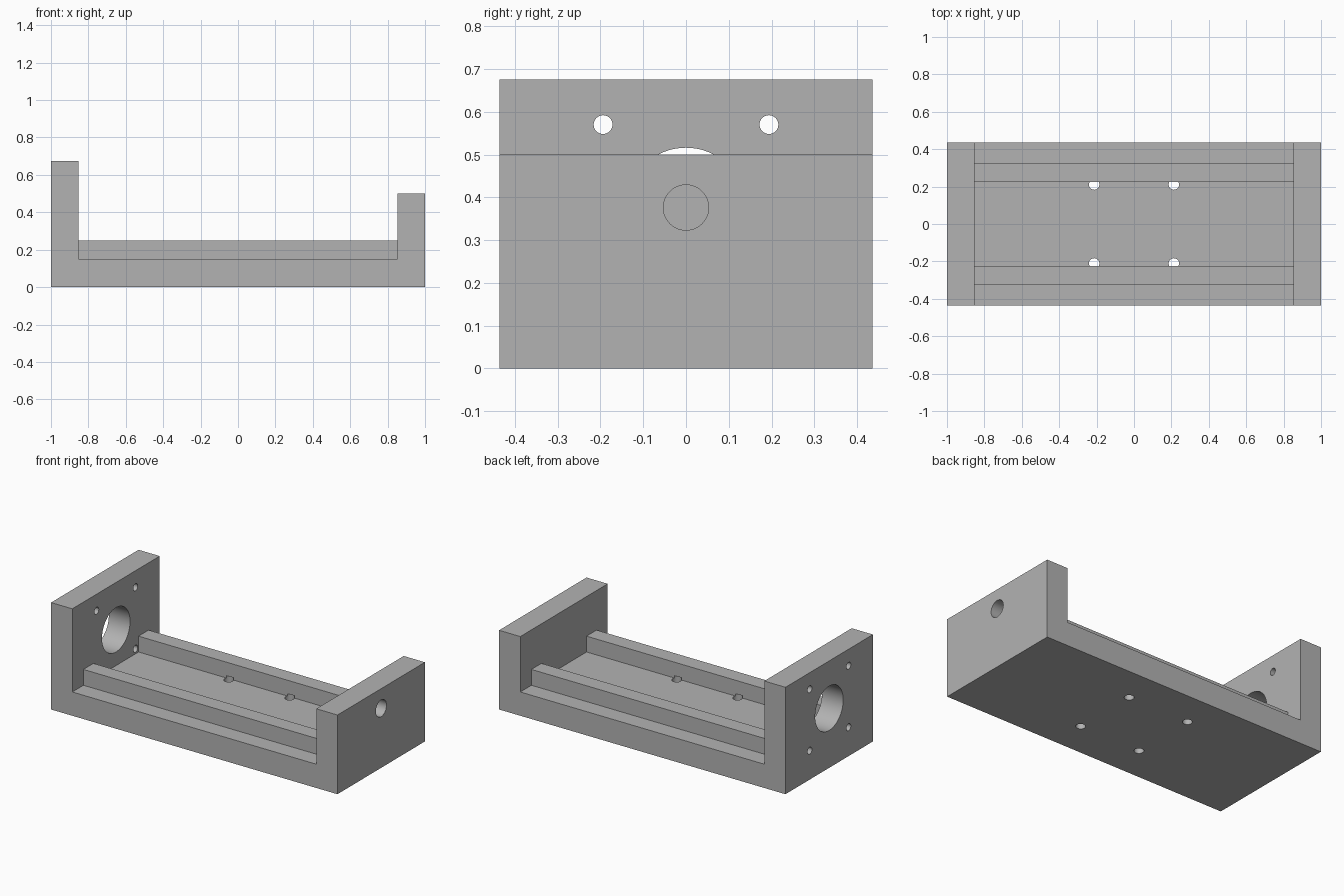
import bpy, bmesh, math
from mathutils import Matrix, Vector

if "Cube" in bpy.data.objects:
    bpy.data.objects.remove(bpy.data.objects["Cube"], do_unlink=True)

HALF_DEPTH = 0.436
FLOOR = 0.15
WALL = 0.852       # inner face of both end walls
AXIS_Z = 0.376     # height of the shaft axis

grey = bpy.data.materials.new("plain grey")
grey.use_nodes = True
colour = (0.45, 0.45, 0.45, 1)
grey.diffuse_color = colour
grey.node_tree.nodes["Principled BSDF"].inputs["Base Color"].default_value = colour


def add_object(name, bm):
    bmesh.ops.recalc_face_normals(bm, faces=bm.faces)
    mesh = bpy.data.meshes.new(name)
    bm.to_mesh(mesh)
    bm.free()
    mesh.materials.append(grey)
    obj = bpy.data.objects.new(name, mesh)
    bpy.context.collection.objects.link(obj)
    return obj


def box(name, low, high):
    bm = bmesh.new()
    low, high = Vector(low), Vector(high)
    size = Matrix.Diagonal((*(high - low), 1))
    bmesh.ops.create_cube(bm, size=1, matrix=Matrix.Translation((low + high) / 2) @ size)
    return add_object(name, bm)


def cylinder(name, start, end, radius, segments=48):
    bm = bmesh.new()
    start, end = Vector(start), Vector(end)
    turn = (end - start).to_track_quat('Z', 'Y').to_matrix().to_4x4()
    bmesh.ops.create_cone(bm, cap_ends=True, segments=segments, radius1=radius,
                          radius2=radius, depth=(end - start).length,
                          matrix=Matrix.Translation((start + end) / 2) @ turn)
    return add_object(name, bm)


def combine(target, tool, operation):
    tool.hide_render = True
    mod = target.modifiers.new(tool.name, 'BOOLEAN')
    mod.operation = operation
    mod.solver = 'EXACT'
    mod.object = tool
    bpy.context.view_layer.objects.active = target
    bpy.ops.object.modifier_apply(modifier=mod.name)
    bpy.data.objects.remove(tool, do_unlink=True)


# Base with a tall and a short end wall, one extruded profile
profile = [(-1, 0), (1, 0), (1, 0.5), (WALL, 0.5), (WALL, FLOOR),
           (-WALL, FLOOR), (-WALL, 0.675), (-1, 0.675)]
bm = bmesh.new()
face = bm.faces.new([bm.verts.new((x, -HALF_DEPTH, z)) for x, z in profile])
grown = bmesh.ops.extrude_face_region(bm, geom=[face])["geom"]
bmesh.ops.translate(bm, vec=(0, 2 * HALF_DEPTH, 0),
                    verts=[v for v in grown if isinstance(v, bmesh.types.BMVert)])
frame = add_object("mounting_frame", bm)

# Two guide rails, merged into floor and walls
for side in (-1, 1):
    y = 0.275 * side
    rail = box("guide_rail", (-WALL - 0.03, y - 0.05, FLOOR - 0.03),
               (WALL + 0.03, y + 0.05, 0.25))
    combine(frame, rail, 'UNION')

# Motor opening and its four bolt holes through the tall wall
holes = [cylinder("motor_opening", (-1.1, 0, AXIS_Z), (-0.8, 0, AXIS_Z), 0.14, 64)]
for y in (-0.194, 0.194):
    for z in (AXIS_Z - 0.194, AXIS_Z + 0.194):
        holes.append(cylinder("bolt_hole", (-1.1, y, z), (-0.8, y, z), 0.022, 32))

# Blind bearing hole in the outside of the short wall
holes.append(cylinder("bearing_hole", (1.1, 0, AXIS_Z), (0.9, 0, AXIS_Z), 0.053))

# Four floor holes that nick the foot of the rails
for x in (-0.213, 0.213):
    for y in (-0.211, 0.211):
        holes.append(cylinder("floor_hole", (x, y, -0.1), (x, y, FLOOR + 0.015), 0.028, 32))

for hole in holes:
    combine(frame, hole, 'DIFFERENCE')

# Smooth bores, sharp edges
bpy.ops.object.select_all(action='DESELECT')
frame.select_set(True)
bpy.context.view_layer.objects.active = frame
bpy.ops.object.shade_smooth_by_angle(angle=math.radians(30))
